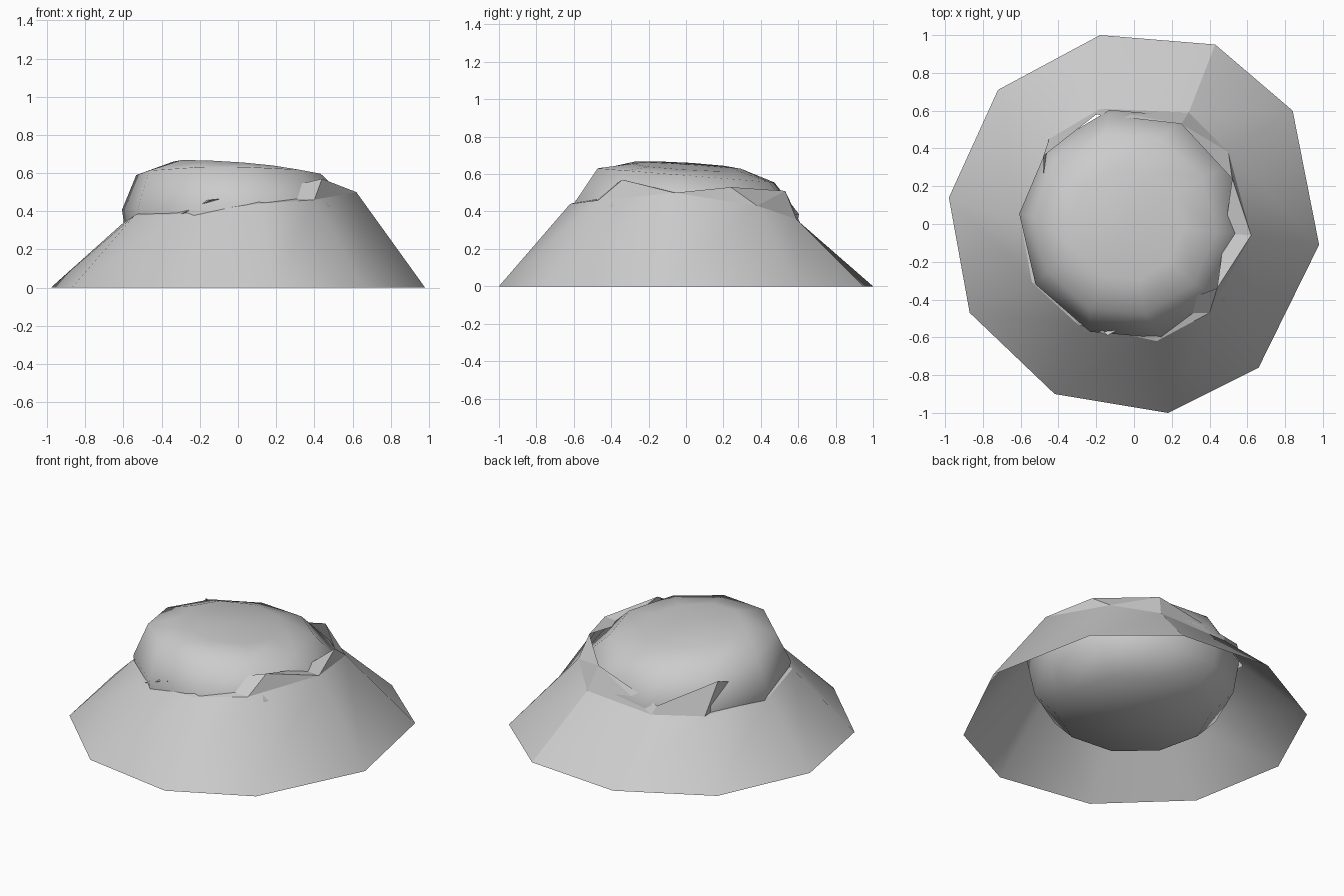
import bpy, bmesh, math

cube = bpy.data.objects.get("Cube")
if cube:
    bpy.data.objects.remove(cube, do_unlink=True)

stone = bpy.data.materials.new("stone_grey")
stone.use_nodes = True
GREY = (0.6, 0.6, 0.6, 1)
stone.diffuse_color = GREY
stone.node_tree.nodes["Principled BSDF"].inputs["Base Color"].default_value = GREY


def finish(bm, name, smooth=True):
    """Turn a bmesh into an object."""
    mesh = bpy.data.meshes.new(name)
    for face in bm.faces:
        face.smooth = smooth
    bm.to_mesh(mesh)
    bm.free()
    mesh.materials.append(stone)
    obj = bpy.data.objects.new(name, mesh)
    bpy.context.collection.objects.link(obj)
    return obj


def bridge(bm, lower, upper):
    """Join two rings of equal length with quads."""
    for i in range(len(lower)):
        j = (i + 1) % len(lower)
        bm.faces.new((lower[i], lower[j], upper[j], upper[i]))


# Sloping skirt: an open ten-sided band with an uneven upper rim
base = [(.43, .95), (.84, .60), (.98, -.11), (.66, -.76), (.18, -1),
        (-.42, -.90), (-.87, -.47), (-.98, .14), (-.72, .71), (-.18, 1)]
rim = [(.29, .59, .36), (.50, .38, .43), (.62, -.06, .50), (.40, -.47, .46),
       (.12, -.62, .44), (-.30, -.53, .385), (-.54, -.31, .38),
       (-.60, .01, .34), (-.45, .45, .34), (-.18, .61, .34)]
bm = bmesh.new()
low = [bm.verts.new((x, y, 0)) for x, y in base]
high = [bm.verts.new(p) for p in rim]
bridge(bm, low[::-1], high[::-1])
bm.edges.get((low[0], high[0])).smooth = False  # one hard crease
finish(bm, "skirt")

# Ledge: steep jagged band inside the rim; only its tips leave the boulder
tips = [(.25, .53, .51), (.52, .24, .53), (.48, -.05, .50), (.44, -.34, .57),
        (.06, -.48, .48), (-.14, -.59, .46), (-.44, -.25, .42),
        (-.48, .02, .40), (-.48, .36, .54), (-.20, .58, .39)]
bm = bmesh.new()
outer = [bm.verts.new(p) for p in rim]
inner = [bm.verts.new(p) for p in tips]
bridge(bm, outer[::-1], inner[::-1])
bmesh.ops.triangulate(bm, faces=bm.faces)
finish(bm, "rim_ledge", smooth=False)

# Boulder: ten-sided lump lofted from rings of
# (radius, height, slope along x, slope along y, shift along x)
SIDES = 10
rings = [(.45, .05, 0, 0, 0), (.58, .19, 0, 0, 0), (.62, .41, 0, -.04, .01),
         (.485, .593, 0, -.08, -.05), (.30, .642, -.065, -.06, -.04)]
bm = bmesh.new()
loops = []
for radius, height, slope_x, slope_y, shift in rings:
    loop = []
    for k in range(SIDES):
        a = math.radians(-5) + math.tau * k / SIDES
        x, y = radius * math.cos(a), radius * math.sin(a)
        loop.append(bm.verts.new((x + shift, y, height + slope_x * x + slope_y * y)))
    loops.append(loop)
for lower, upper in zip(loops, loops[1:]):
    bridge(bm, lower, upper)
bottom, top = bm.verts.new((0, 0, .01)), bm.verts.new((-.06, -.04, .655))
for i in range(SIDES):
    j = (i + 1) % SIDES
    bm.faces.new((bottom, loops[0][j], loops[0][i]))
    bm.faces.new((top, loops[-1][i], loops[-1][j]))
finish(bm, "boulder")
